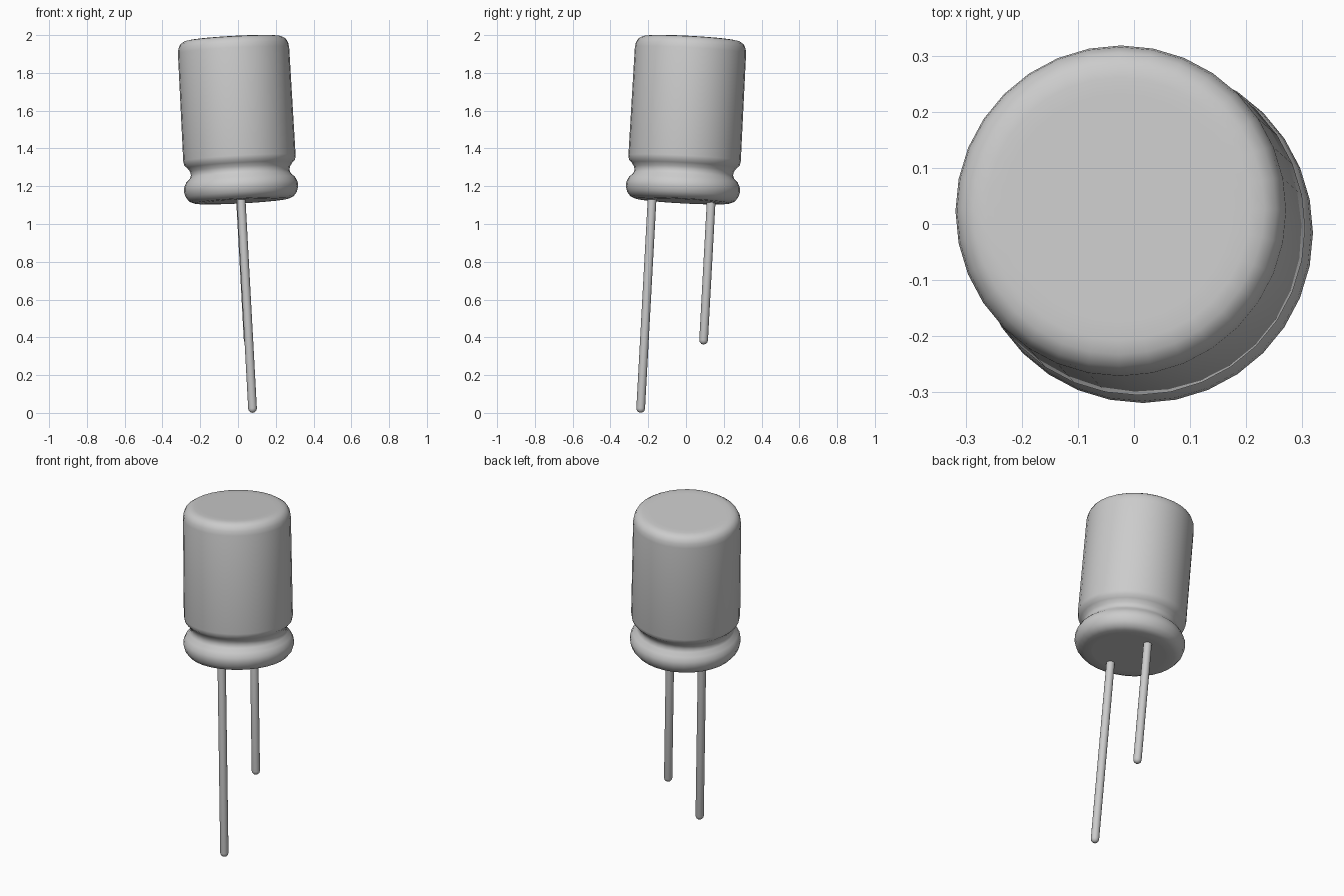
import bpy, bmesh, math
from mathutils import Vector, Matrix

if "Cube" in bpy.data.objects:
    bpy.data.objects.remove(bpy.data.objects["Cube"])

# Whole component leans along this axis, which crosses z = 0 at BASE
AXIS = Vector((-0.0545, 0.0545, 1)).normalized()
TILT = Vector((0, 0, 1)).rotation_difference(AXIS).to_matrix().to_4x4()
BASE = Matrix.Translation((0.081, -0.081, 0))


def lathe(name, profile, segments, offset=(0, 0)):
    """Revolve (radius, height) points; radius 0 closes the ends."""
    bm = bmesh.new()
    verts = [bm.verts.new((r, 0, h)) for r, h in profile]
    edges = [bm.edges.new(p) for p in zip(verts, verts[1:])]
    bmesh.ops.spin(bm, geom=verts + edges, cent=(0, 0, 0), axis=(0, 0, 1),
                   angle=2 * math.pi, steps=segments)
    bmesh.ops.remove_doubles(bm, verts=bm.verts, dist=1e-5)
    bmesh.ops.recalc_face_normals(bm, faces=bm.faces)
    bm.transform(BASE @ TILT @ Matrix.Translation((*offset, 0)))
    mesh = bpy.data.meshes.new(name)
    bm.to_mesh(mesh)
    bm.free()
    obj = bpy.data.objects.new(name, mesh)
    bpy.context.collection.objects.link(obj)
    bpy.ops.object.select_all(action='DESELECT')
    obj.select_set(True)
    bpy.context.view_layer.objects.active = obj
    bpy.ops.object.shade_smooth_by_angle(angle=math.radians(45))
    return obj


# Sleeve: rolled bottom bead, crimp groove, straight wall, rounded shoulder
lathe("can_sleeve", [
    (0.205, 1.124), (0.250, 1.126), (0.276, 1.136), (0.294, 1.158),
    (0.303, 1.188), (0.301, 1.212), (0.288, 1.238), (0.268, 1.258),
    (0.261, 1.275), (0.265, 1.295), (0.279, 1.315), (0.294, 1.330),
    (0.298, 1.352), (0.295, 1.925), (0.291, 1.950), (0.280, 1.972),
    (0.260, 1.985), (0.235, 1.989), (0.202, 1.989)], 32)

# Flat discs closing the two ends
lathe("top_disc", [(0, 1.989), (0.202, 1.989)], 32)
lathe("bottom_seal", [(0, 1.124), (0.205, 1.124)], 32)


# Two wire leads with rounded tips
def lead(name, offset, tip):
    r = 0.023
    profile = [(r * math.sin(a), tip + r - r * math.cos(a))
               for a in (math.radians(d) for d in (0, 30, 60, 90))]
    lathe(name, profile + [(r, 1.14), (0, 1.14)], 16, offset)


lead("long_lead", (-0.003, -0.160), -0.008)
lead("short_lead", (-0.006, 0.153), 0.372)
